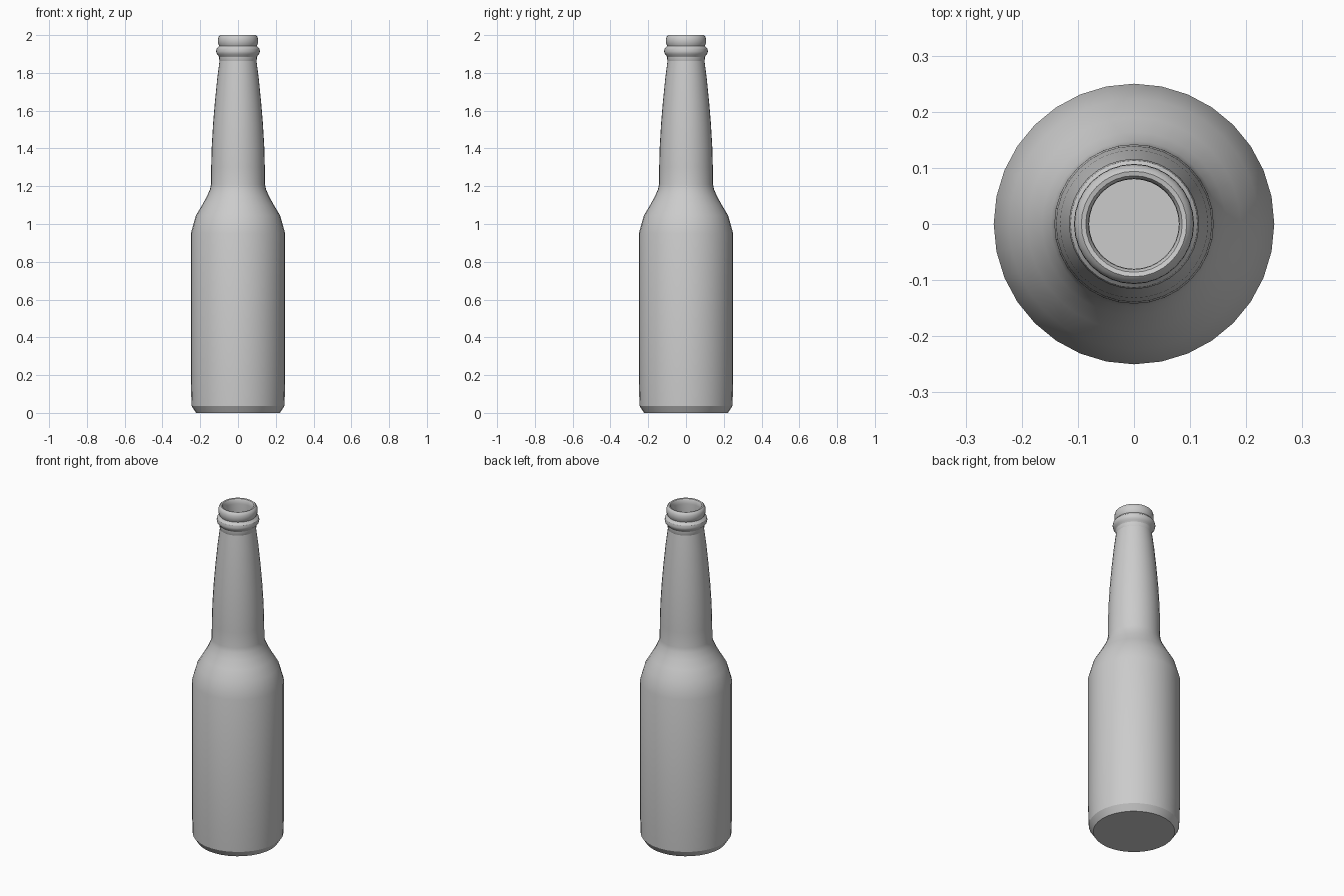
import bpy, bmesh, math

cube = bpy.data.objects.get("Cube")
if cube:
    bpy.data.objects.remove(cube, do_unlink=True)

SIDES = 32

glass = bpy.data.materials.new("grey_glass")
glass.use_nodes = True
colour = (0.6, 0.6, 0.6, 1)
glass.diffuse_color = colour
glass.node_tree.nodes["Principled BSDF"].inputs["Base Color"].default_value = colour

# Outer wall from base to lip, as (radius, height)
outer = [(0.222, 0), (0.246, 0.037), (0.25, 0.16), (0.25, 0.95),
         (0.223, 1.045), (0.19, 1.1), (0.164, 1.147), (0.148, 1.185),
         (0.143, 1.21), (0.142, 1.30), (0.139, 1.41), (0.132, 1.53),
         (0.122, 1.65), (0.110, 1.77), (0.098, 1.862)]
# Collar ring and rounded lip
finish = [(0.099, 1.864), (0.100, 1.885), (0.106, 1.894), (0.113, 1.902),
          (0.116, 1.915), (0.113, 1.929), (0.106, 1.936), (0.100, 1.943),
          (0.104, 1.952), (0.107, 1.966), (0.106, 1.982), (0.101, 1.994),
          (0.094, 2.0), (0.086, 1.998), (0.081, 1.990)]
# Hollow inside, from mouth down to floor
inner = [(0.080, 1.97), (0.080, 1.86), (0.120, 1.45), (0.125, 1.20),
         (0.205, 1.045), (0.232, 0.95), (0.232, 0.05), (0.205, 0.02)]


def lathe(name, profile):
    """Spin a profile about z and cap both ends."""
    bm = bmesh.new()
    rings = []
    for r, z in profile:
        rings.append([bm.verts.new((r * math.cos(math.tau * i / SIDES),
                                    r * math.sin(math.tau * i / SIDES), z))
                      for i in range(SIDES)])
    for a, b in zip(rings, rings[1:]):
        for i in range(SIDES):
            j = (i + 1) % SIDES
            bm.faces.new((a[i], a[j], b[j], b[i]))
    bm.faces.new(rings[0][::-1])
    bm.faces.new(rings[-1])
    bmesh.ops.recalc_face_normals(bm, faces=bm.faces)
    mesh = bpy.data.meshes.new(name)
    bm.to_mesh(mesh)
    bm.free()
    mesh.materials.append(glass)
    obj = bpy.data.objects.new(name, mesh)
    bpy.context.collection.objects.link(obj)
    return obj


bottle = lathe("bottle", outer + finish + inner)
bpy.ops.object.select_all(action='DESELECT')
bottle.select_set(True)
bpy.context.view_layer.objects.active = bottle
bpy.ops.object.shade_smooth_by_angle(angle=math.radians(30))
